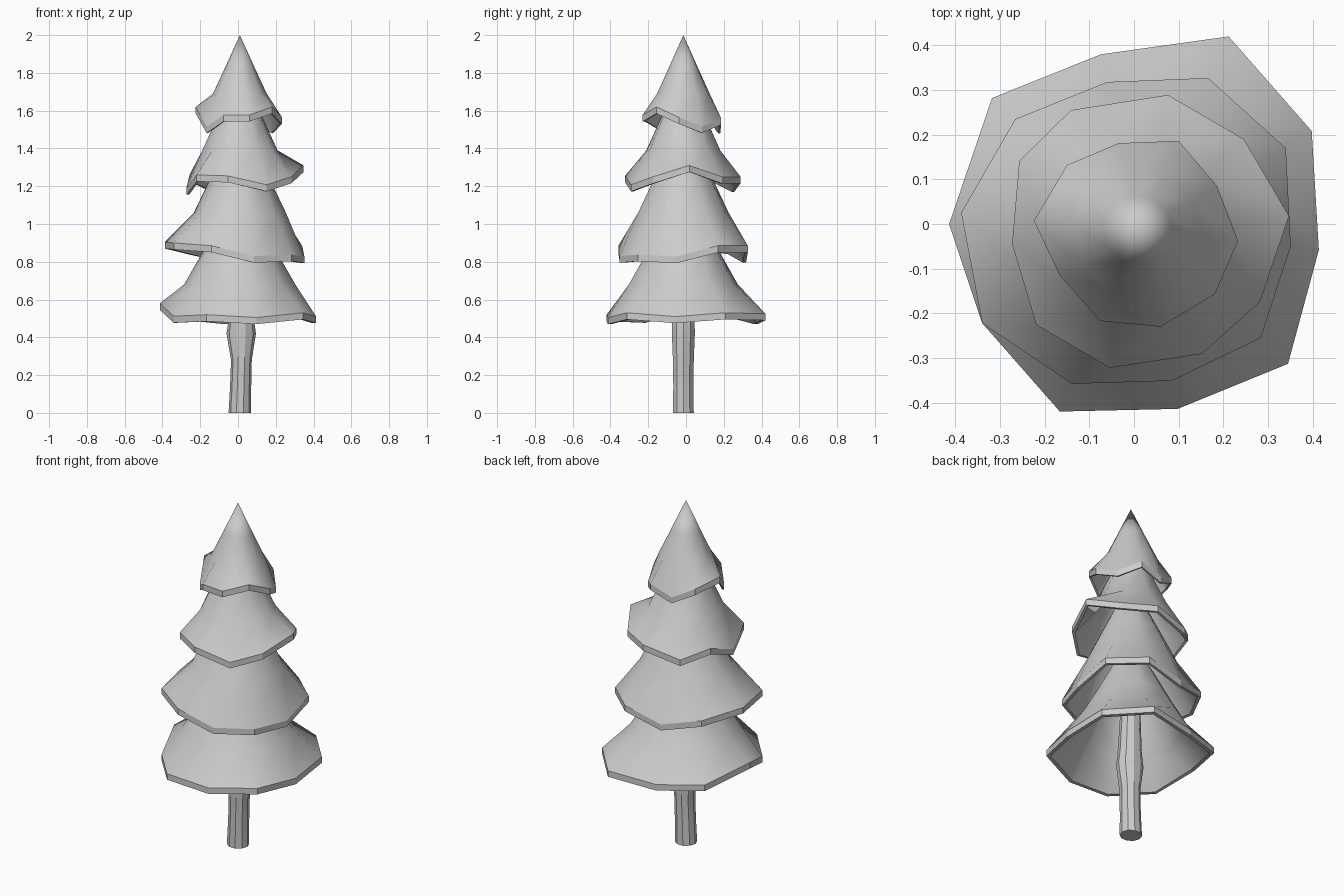
import bpy, bmesh
from math import atan2, cos, sin, pi

if "Cube" in bpy.data.objects:
    bpy.data.objects.remove(bpy.data.objects["Cube"])

CX, CY = 0.01, -0.014   # axis of the tree
THICK = 0.035           # thickness of the branch skirts


def finish(name, bm, angle):
    bmesh.ops.recalc_face_normals(bm, faces=bm.faces)
    mesh = bpy.data.meshes.new(name)
    bm.to_mesh(mesh)
    bm.free()
    ob = bpy.data.objects.new(name, mesh)
    bpy.context.collection.objects.link(ob)
    bpy.ops.object.select_all(action='DESELECT')
    ob.select_set(True)
    bpy.context.view_layer.objects.active = ob
    bpy.ops.object.shade_smooth_by_angle(angle=angle)


def bridge(bm, a, b):
    n = len(a)
    return [bm.faces.new((a[i], a[(i + 1) % n], b[(i + 1) % n], b[i]))
            for i in range(n)]


def tier(name, apex, rings, rim):
    """Hollow skirt: apex, round rings (z, radius), then the ragged rim."""
    bm = bmesh.new()
    angles = [atan2(y - CY, x - CX) for x, y, z in rim]
    shells = []
    for drop, k in ((0, 1), (THICK, 0.95)):
        tip = bm.verts.new((CX, CY, apex - drop))
        loops = [[bm.verts.new((CX + k * r * cos(a), CY + k * r * sin(a),
                                z - drop)) for a in angles] for z, r in rings]
        loops.append([bm.verts.new((CX + k * (x - CX), CY + k * (y - CY),
                                    z - drop)) for x, y, z in rim])
        for i in range(len(rim)):
            bm.faces.new((tip, loops[0][i], loops[0][(i + 1) % len(rim)]))
        for a, b in zip(loops, loops[1:]):
            bridge(bm, a, b)
        shells.append(loops[-1])
    # Flat rim band and narrow underside ledge, with crisp edges
    lip = [bm.verts.new((x, y, z - THICK)) for x, y, z in rim]
    for f in bridge(bm, shells[0], lip) + bridge(bm, lip, shells[1]):
        for e in f.edges:
            e.smooth = False
    finish(name, bm, pi / 2.2)


# Four branch tiers, rim points clockwise from the left side
tier("branches_bottom", 1.2, [(1.0, 0.12), (0.82, 0.215), (0.68, 0.295)], [
    (-.414, 0, .58), (-.318, .282, .53), (-.074, .38, .505), (.212, .42, .525),
    (.398, .208, .53), (.414, -.058, .51), (.345, -.313, .53),
    (.098, -.414, .505), (-.166, -.42, .52), (-.34, -.222, .512)])
tier("branches_lower", 1.53, [(1.36, .10), (1.22, .168), (1.06, .245)], [
    (-.387, .025, .905), (-.266, .235, .875), (-.06, .318, .83),
    (.166, .327, .885), (.34, .17, .885), (.351, -.05, .828),
    (.284, -.255, .838), (.085, -.351, .83), (-.139, -.358, .885),
    (-.34, -.222, .90)])
tier("branches_upper", 1.8, [(1.66, .08), (1.55, .127), (1.39, .20)], [
    (-.273, -.045, 1.19), (-.257, .141, 1.26), (-.141, .255, 1.205),
    (.076, .289, 1.25), (.246, .19, 1.25), (.347, .018, 1.31),
    (.282, -.175, 1.25), (.152, -.291, 1.208), (-.054, -.322, 1.255),
    (-.219, -.226, 1.26)])
tier("branches_top", 2.0, [(1.83, .078), (1.69, .143)], [
    (-.224, .007, 1.62), (-.15, .132, 1.575), (-.034, .181, 1.515),
    (.1, .186, 1.56), (.186, .085, 1.517), (.233, -.038, 1.565),
    (.181, -.157, 1.62), (.06, -.23, 1.577), (-.076, -.217, 1.577),
    (-.166, -.116, 1.517)])

# Trunk: ten flat sides, slightly bent and swollen below the branches
bm = bmesh.new()
N = 10
loops = []
for z, x, rx, ry in [(0, .01, .06, .058), (.14, .014, .056, .056),
                     (.28, .018, .055, .058), (.42, .017, .078, .064),
                     (.5, .018, .066, .062), (.95, CX, .045, .045)]:
    loops.append([bm.verts.new((x + rx * cos(2 * pi * i / N),
                                CY + ry * sin(2 * pi * i / N), z))
                  for i in range(N)])
for a, b in zip(loops, loops[1:]):
    bridge(bm, a, b)
bm.faces.new(loops[0])
bm.faces.new(loops[-1])
finish("trunk", bm, pi / 9)
